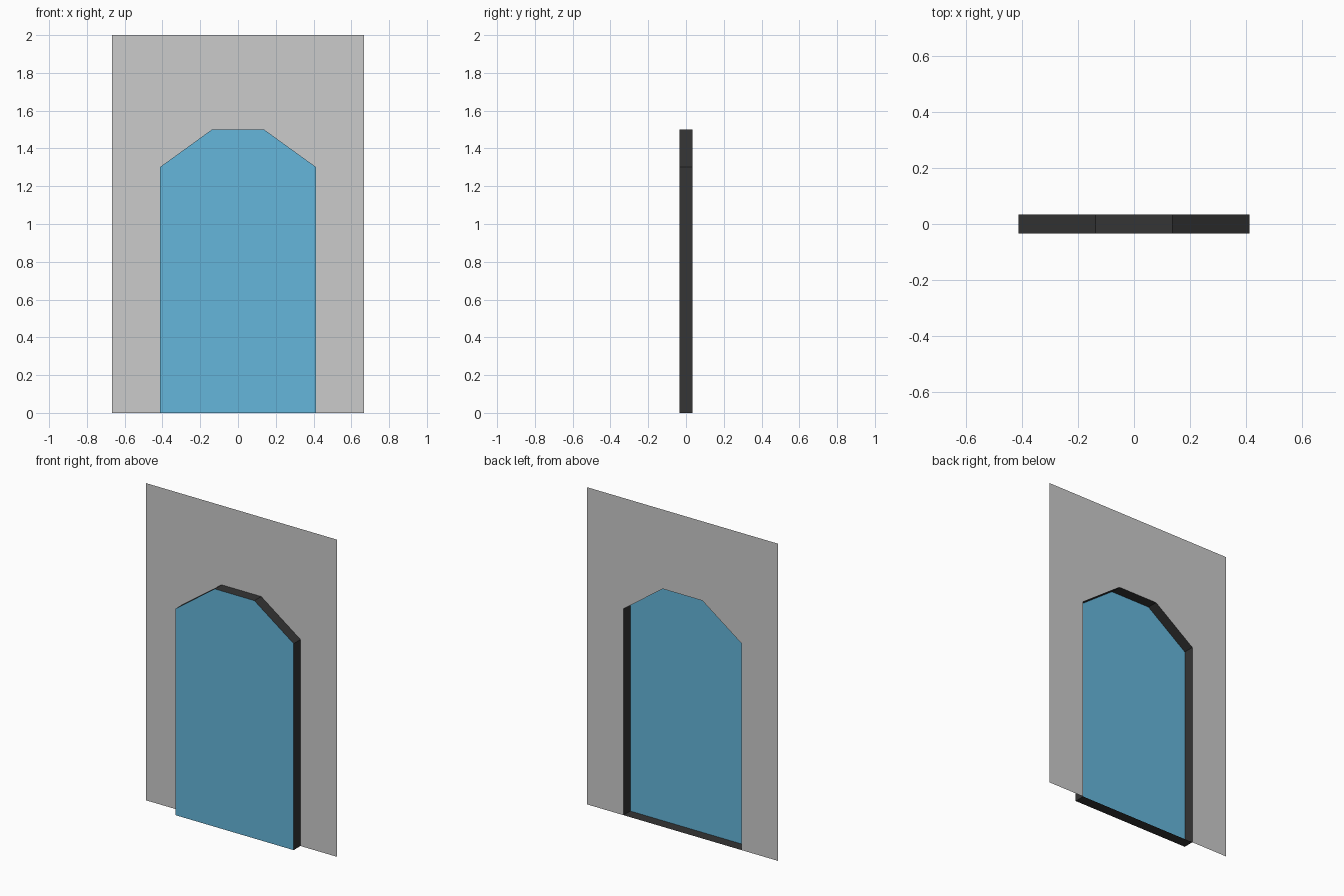
import bpy

if "Cube" in bpy.data.objects:
    bpy.data.objects.remove(bpy.data.objects["Cube"])

FRONT, BACK = -0.034, 0.034      # panel plane and wall plane


def mirrored(half):
    """Complete a left-half (x, z) profile by mirroring it across x = 0."""
    return half + [(-x, z) for x, z in reversed(half)]


def at_depth(profile, y):
    return [(x, y, z) for x, z in profile]


def add_mesh(name, verts, faces, color=None):
    mesh = bpy.data.meshes.new(name)
    mesh.from_pydata(verts, [], faces)
    mesh.update()
    obj = bpy.data.objects.new(name, mesh)
    bpy.context.collection.objects.link(obj)
    if color:
        mat = bpy.data.materials.new(name + "_color")
        mat.diffuse_color = color
        mat.use_nodes = True
        mat.node_tree.nodes["Principled BSDF"].inputs["Base Color"].default_value = mat.diffuse_color
        mesh.materials.append(mat)
    return obj


def add_strip(name, a, b, closed=False, color=None):
    """Quads joining two outlines with the same point count."""
    n = len(a)
    faces = []
    for i in range(n if closed else n - 1):
        j = (i + 1) % n
        faces.append((i, j, n + j, n + i))
    return add_mesh(name, a + b, faces, color)


arch = mirrored([(-0.412, 0.0), (-0.412, 1.302), (-0.138, 1.5)])
border = mirrored([(-0.667, 0.0), (-0.667, 1.302), (-0.667, 2.0)])

# Thin wall sheet with the arched opening
add_strip("wall", at_depth(arch, BACK), at_depth(border, BACK))

# Dark jambs, arch head and sill running from the panel to the wall
add_strip("door_reveal", at_depth(arch, FRONT), at_depth(arch, BACK),
          closed=True, color=(0.035, 0.035, 0.035, 1))

# Blue panel closing the front, open behind
add_mesh("door_panel", at_depth(arch, FRONT), [tuple(reversed(range(len(arch))))],
         color=(0.13, 0.47, 0.71, 1))
